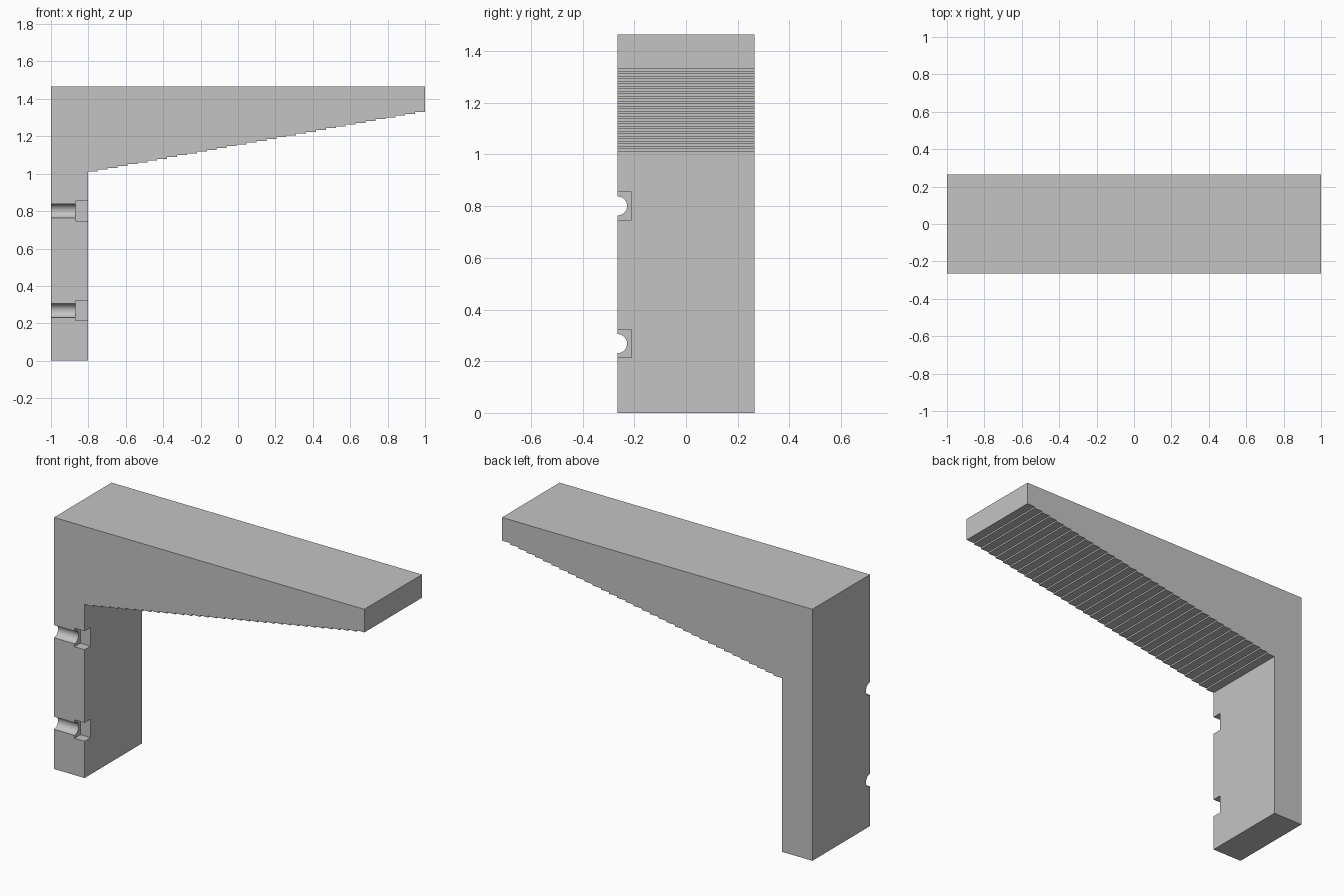
import bpy
import bmesh
import math
from mathutils import Matrix, Vector

cube = bpy.data.objects.get("Cube")
if cube:
    bpy.data.objects.remove(cube, do_unlink=True)

HALF_DEPTH = 0.265
TOP = 1.465
POST_FACE = -0.803
ARM_START, ARM_END = 1.012, 1.33
STEPS = 34

grey = bpy.data.materials.new("plain_grey")
grey.use_nodes = True
colour = (0.55, 0.55, 0.55, 1)
grey.diffuse_color = colour
grey.node_tree.nodes["Principled BSDF"].inputs["Base Color"].default_value = colour


def make_object(name, bm):
    bmesh.ops.recalc_face_normals(bm, faces=bm.faces)
    mesh = bpy.data.meshes.new(name)
    bm.to_mesh(mesh)
    bm.free()
    mesh.materials.append(grey)
    obj = bpy.data.objects.new(name, mesh)
    bpy.context.collection.objects.link(obj)
    return obj


# Bracket outline: post, then the stepped underside of the arm
profile = [(-1, TOP), (-1, 0), (POST_FACE, 0)]
run = (1 - POST_FACE) / STEPS
rise = (ARM_END - ARM_START) / (STEPS - 1)
for i in range(STEPS):
    z = ARM_START + i * rise
    profile += [(POST_FACE + i * run, z), (POST_FACE + (i + 1) * run, z)]
profile.append((1, TOP))

bm = bmesh.new()
outline = bm.faces.new([bm.verts.new((x, -HALF_DEPTH, z)) for x, z in profile])
side = bmesh.ops.extrude_face_region(bm, geom=[outline], use_keep_orig=True)
bmesh.ops.translate(bm, vec=(0, 2 * HALF_DEPTH, 0),
                    verts=[v for v in side["geom"] if isinstance(v, bmesh.types.BMVert)])
bracket = make_object("bracket", bm)


def cut(cutter):
    cutter.hide_render = True
    mod = bracket.modifiers.new(cutter.name, 'BOOLEAN')
    mod.operation = 'DIFFERENCE'
    mod.solver = 'EXACT'
    mod.object = cutter
    bpy.context.view_layer.objects.active = bracket
    bpy.ops.object.modifier_apply(modifier=mod.name)
    bpy.data.objects.remove(cutter, do_unlink=True)


# Screw channels on the front side, each with a square pocket for the head
for label, z in (("lower", 0.268), ("upper", 0.801)):
    bm = bmesh.new()
    bmesh.ops.create_cone(bm, cap_ends=True, segments=48, radius1=0.037, radius2=0.037, depth=0.3,
                          matrix=Matrix.Translation((-0.97, -HALF_DEPTH, z))
                          @ Matrix.Rotation(math.pi / 2, 4, 'Y'))
    cut(make_object(label + "_channel_cutter", bm))

    bm = bmesh.new()
    bmesh.ops.create_cube(bm, size=1)
    bmesh.ops.scale(bm, vec=(0.2, 0.11, 0.108), verts=bm.verts)
    bmesh.ops.translate(bm, vec=Vector((-0.768, -HALF_DEPTH, z)), verts=bm.verts)
    cut(make_object(label + "_pocket_cutter", bm))

# Smooth channels, crisp edges
bpy.ops.object.select_all(action='DESELECT')
bracket.select_set(True)
bpy.context.view_layer.objects.active = bracket
bpy.ops.object.shade_smooth_by_angle(angle=math.radians(30))
